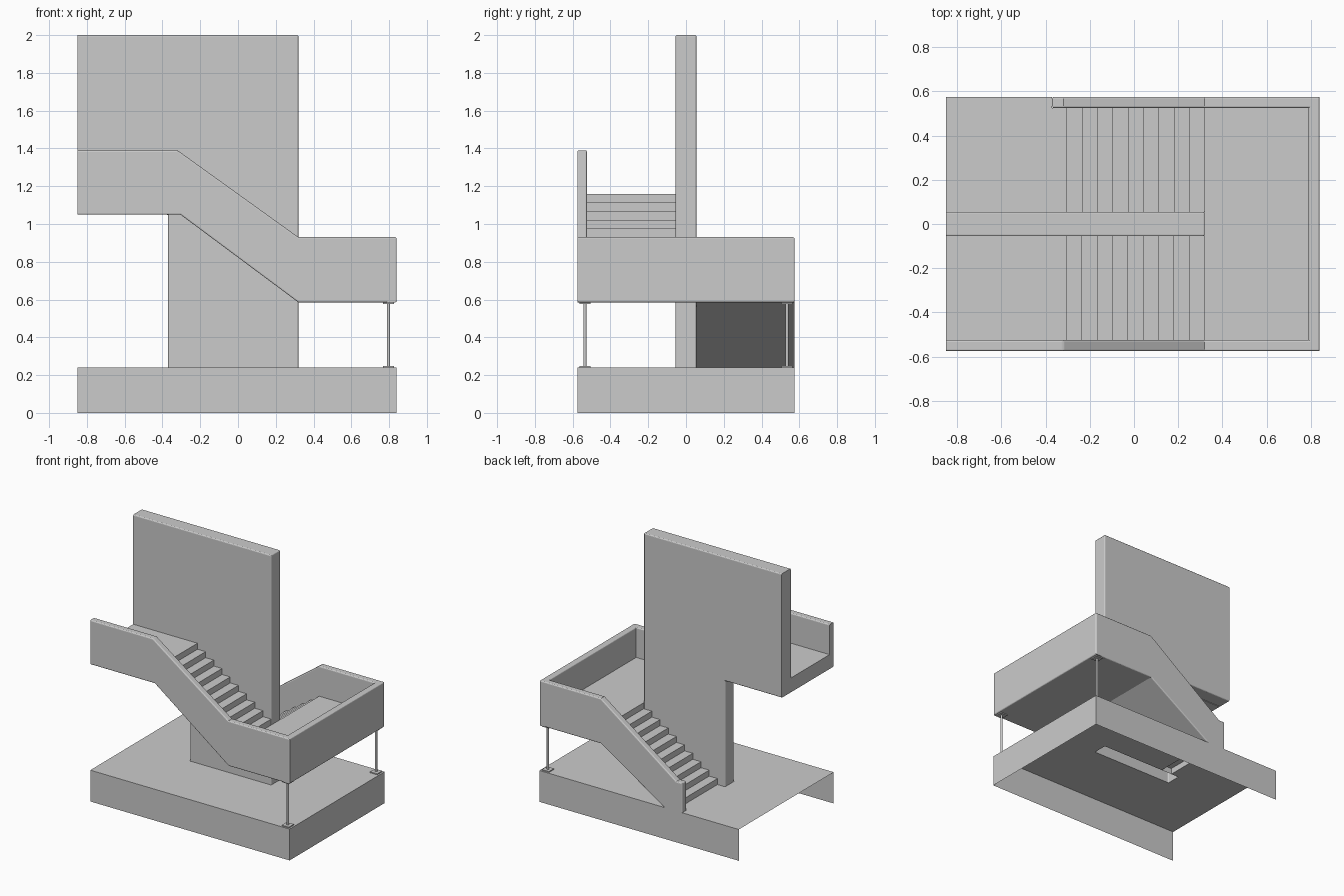
import bpy, bmesh

old = bpy.data.objects.get("Cube")
if old:
    bpy.data.objects.remove(old, do_unlink=True)

# One plain concrete colour
concrete = bpy.data.materials.new("concrete_grey")
concrete.use_nodes = True
GREY = (0.6, 0.6, 0.6, 1)
concrete.diffuse_color = GREY
concrete.node_tree.nodes["Principled BSDF"].inputs["Base Color"].default_value = GREY

# Shared levels and limits
LEFT, RIGHT, SIDE = -0.85, 0.84, 0.575
WALL, THICK = 0.055, 0.05
INNER = SIDE - THICK
GROUND, MID, TOP = 0.24, 0.70, 1.16
MID_UNDER, TOP_UNDER = 0.585, 1.05
STAIR_A, STAIR_B = -0.305, 0.32
FOOT = -0.215
PIER = -0.37


def finish(bm, name):
    mesh = bpy.data.meshes.new(name)
    bm.to_mesh(mesh)
    bm.free()
    mesh.materials.append(concrete)
    obj = bpy.data.objects.new(name, mesh)
    bpy.context.collection.objects.link(obj)
    return obj


def near(a, b):
    return abs(a - b) < 0.001


def prism(name, profile, y0, y1, soften=None, open_foot=False):
    """Extrude an x-z profile along y; soften(v1, v2) picks edges to round."""
    bm = bmesh.new()
    face = bm.faces.new([bm.verts.new((x, y0, z)) for x, z in profile])
    new = bmesh.ops.extrude_face_region(bm, geom=[face])["geom"]
    for v in new:
        if isinstance(v, bmesh.types.BMVert):
            v.co.y = y1
    bmesh.ops.recalc_face_normals(bm, faces=bm.faces)
    if soften:
        edges = [e for e in bm.edges if soften(e.verts[0].co, e.verts[1].co)]
        bmesh.ops.bevel(bm, geom=edges, offset=0.008, segments=3,
                        profile=0.5, affect='EDGES')
    if open_foot:
        feet = [f for f in bm.faces if all(near(v.co.z, GROUND) for v in f.verts)]
        bmesh.ops.delete(bm, geom=feet, context='FACES')
    return finish(bm, name)


def box(name, x0, x1, y0, y1, z0, z1, soften=None):
    return prism(name, [(x0, z0), (x1, z0), (x1, z1), (x0, z1)], y0, y1, soften)


def steps(x0, x1, z0, z1, count=10):
    """Stepped outline that begins and ends with a riser."""
    pts = []
    for i in range(count):
        x = x0 + (x1 - x0) * i / (count - 1)
        pts += [(x, z0 + (z1 - z0) * k / count) for k in (i, i + 1)]
    return pts


# Base: hollow plinth, open below and at one end, pierced under wall and stair
bm = bmesh.new()
xs = [LEFT, PIER, STAIR_A, FOOT, STAIR_B, RIGHT]
ys = [-SIDE, -WALL, WALL, INNER, SIDE]
for x0, x1 in zip(xs, xs[1:]):
    for y0, y1 in zip(ys, ys[1:]):
        cx, cy = (x0 + x1) / 2, (y0 + y1) / 2
        under_wall = abs(cy) < WALL and PIER < cx < STAIR_B
        under_stair = WALL < cy < INNER and STAIR_A < cx < FOOT
        under_rail = cy > INNER and PIER < cx < FOOT
        if not (under_wall or under_stair or under_rail):
            bm.faces.new([bm.verts.new((x, y, GROUND)) for x, y in
                          ((x0, y0), (x1, y0), (x1, y1), (x0, y1))])
path = [(LEFT, -SIDE), (RIGHT, -SIDE), (RIGHT, SIDE), (LEFT, SIDE)]
for a, b in zip(path, path[1:]):
    bm.faces.new([bm.verts.new(p) for p in
                  ((*a, 0), (*b, 0), (*b, GROUND), (*a, GROUND))])
bmesh.ops.remove_doubles(bm, verts=bm.verts, dist=0.0001)
finish(bm, "base")


# Central wall with a narrower pier below
def wall_edges(a, b):
    return not (near(a.x, LEFT) and near(b.x, LEFT)) and \
        not (near(a.z, GROUND) and near(b.z, GROUND))


prism("central_wall",
      [(LEFT, TOP_UNDER), (PIER, TOP_UNDER), (PIER, GROUND),
       (STAIR_B, GROUND), (STAIR_B, 2), (LEFT, 2)],
      -WALL, WALL, wall_edges, True)

# Stair flights
prism("lower_flight",
      steps(STAIR_A, STAIR_B, GROUND, MID) + [(STAIR_B, MID_UNDER), (FOOT, GROUND)],
      WALL, INNER, open_foot=True)
prism("upper_flight",
      steps(STAIR_B, STAIR_A, MID, TOP) + [(STAIR_A, TOP_UNDER), (STAIR_B, MID_UNDER)],
      -INNER, -WALL)

# Landings
box("middle_landing", STAIR_B, RIGHT - THICK, -INNER, INNER, MID_UNDER, MID)
box("upper_landing", LEFT, STAIR_A, -INNER, -WALL, TOP_UNDER, TOP)


# Parapets: round the edges, except cut ends and joints with the floors
def parapet_edges(a, b):
    if near(a.x, b.x) and (near(a.x, LEFT) or
                           (near(a.y, b.y) and near(abs(a.y), INNER) and a.x > 0)):
        return False
    if near(a.z, GROUND) and near(b.z, GROUND):
        return False
    joint = near(abs(a.y), INNER) and near(a.y, b.y)
    low = all(near(v.z, MID_UNDER) or near(v.z, TOP_UNDER) or
              (near(v.z, GROUND) and near(v.x, FOOT)) for v in (a, b))
    crosses = not near(a.y, b.y) and abs(a.x) < RIGHT - 0.001 and a.z < TOP \
        and not near(a.x, PIER)
    return not (joint and low) and not crosses


RAIL_MID, RAIL_TOP, RAIL_FOOT = 0.93, 1.39, 0.465
prism("front_parapet",
      [(LEFT, RAIL_TOP), (-0.32, RAIL_TOP), (STAIR_B, RAIL_MID), (RIGHT, RAIL_MID),
       (RIGHT, MID_UNDER), (STAIR_B, MID_UNDER), (STAIR_A, TOP_UNDER),
       (LEFT, TOP_UNDER)],
      -SIDE, -INNER, parapet_edges)
prism("back_parapet",
      [(RIGHT, RAIL_MID), (STAIR_B, RAIL_MID), (-0.32, RAIL_FOOT), (PIER, RAIL_FOOT),
       (PIER, GROUND), (FOOT, GROUND), (STAIR_B, MID_UNDER), (RIGHT, MID_UNDER)],
      INNER, SIDE, parapet_edges, True)


def side_edges(a, b):
    outer = near(a.x, RIGHT) and near(b.x, RIGHT)
    return outer or (near(a.z, RAIL_MID) and near(b.z, RAIL_MID))


box("side_parapet", RIGHT - THICK, RIGHT, -SIDE, SIDE, MID_UNDER, RAIL_MID, side_edges)

# Slender posts with square end plates under the middle landing
POST_X, POST_Y, PLATE = 0.797, 0.535, 0.03
for side, label in ((-1, "front"), (1, "back")):
    y = side * POST_Y
    bm = bmesh.new()
    bmesh.ops.create_cone(bm, cap_ends=True, segments=16, radius1=0.008,
                          radius2=0.008, depth=MID_UNDER - GROUND)
    for f in bm.faces:
        f.smooth = len(f.verts) == 4
    post = finish(bm, label + "_post")
    post.location = (POST_X, y, (MID_UNDER + GROUND) / 2)
    for end, z in (("foot", GROUND), ("head", MID_UNDER - 0.008)):
        box(f"{label}_post_{end}_plate", POST_X - PLATE, POST_X + PLATE,
            y - PLATE, y + PLATE, z, z + 0.008)
